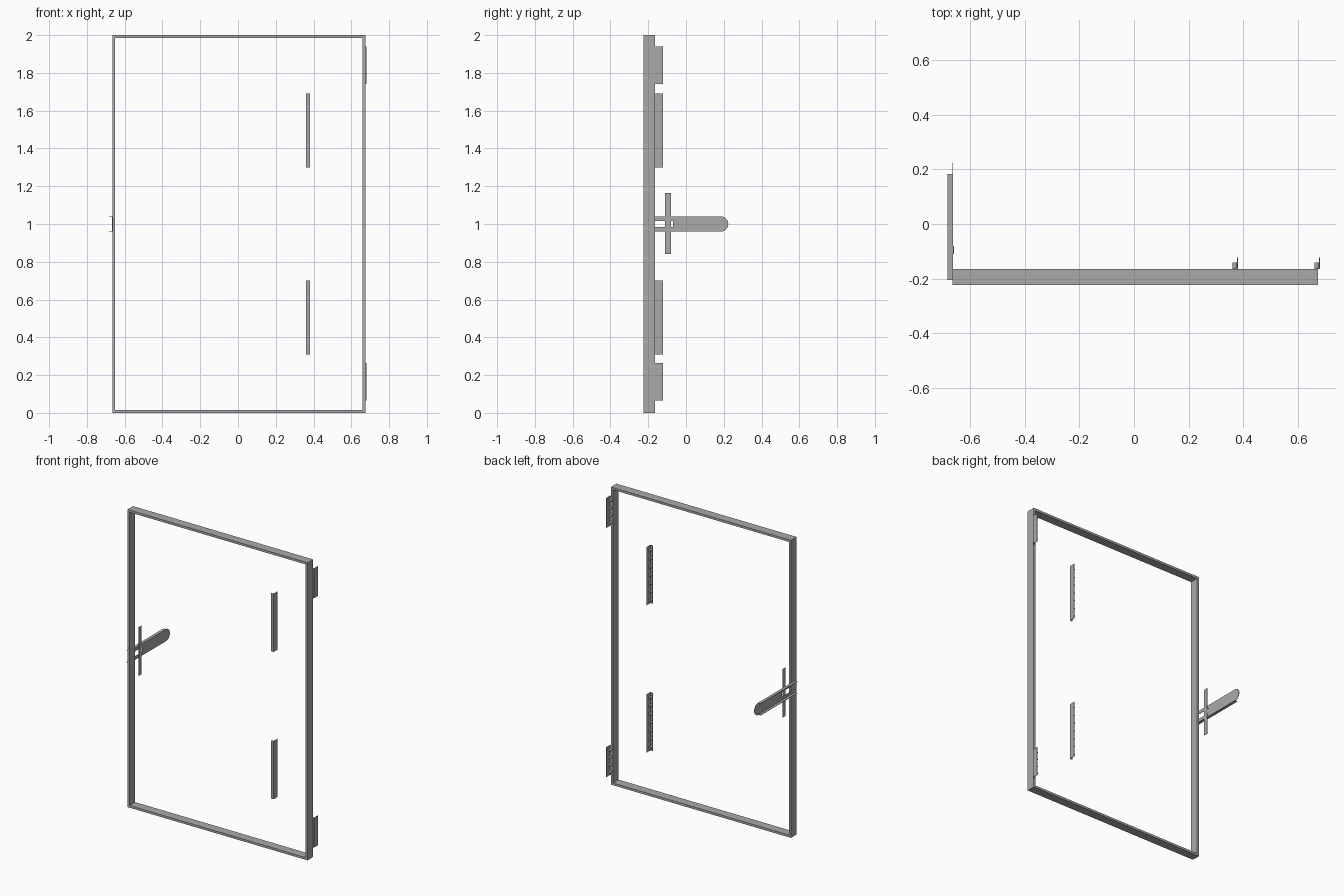
import bpy
import bmesh
from math import pi, sin, cos
from mathutils import Matrix, Vector

default = bpy.data.objects.get("Cube")
if default:
    bpy.data.objects.remove(default)

steel = bpy.data.materials.new("grey_steel")
steel.use_nodes = True
GREY = (0.4, 0.4, 0.4, 1)
steel.diffuse_color = GREY
steel.node_tree.nodes["Principled BSDF"].inputs["Base Color"].default_value = GREY


def finish(name, bm):
    bmesh.ops.recalc_face_normals(bm, faces=bm.faces)
    mesh = bpy.data.meshes.new(name)
    bm.to_mesh(mesh)
    bm.free()
    mesh.materials.append(steel)
    obj = bpy.data.objects.new(name, mesh)
    bpy.context.collection.objects.link(obj)
    return obj


def add_box(bm, x, y, z):
    """Add a box given its (low, high) range on each axis."""
    size = Vector([b - a for a, b in (x, y, z)])
    mid = Vector([(a + b) / 2 for a, b in (x, y, z)])
    bmesh.ops.create_cube(bm, size=1, matrix=Matrix.Translation(mid) @ Matrix.Diagonal(size).to_4x4())


def box(name, x, y, z):
    bm = bmesh.new()
    add_box(bm, x, y, z)
    return finish(name, bm)


# Rectangular frame: one mitred bar ring, extruded along y
LEFT, RIGHT, FRONT, BACK, BAR = -0.665, 0.674, -0.224, -0.165, 0.015
bm = bmesh.new()


def rectangle(inset):
    return [bm.verts.new((x, FRONT, z)) for x, z in (
        (LEFT + inset, inset), (RIGHT - inset, inset),
        (RIGHT - inset, 2 - inset), (LEFT + inset, 2 - inset))]


outer, inner = rectangle(0), rectangle(BAR)
ring = []
for i in range(4):
    j = (i + 1) % 4
    ring.append(bm.faces.new((outer[i], outer[j], inner[j], inner[i])))
solid = bmesh.ops.extrude_face_region(bm, geom=ring, use_keep_orig=True)
moved = [v for v in solid["geom"] if isinstance(v, bmesh.types.BMVert)]
bmesh.ops.translate(bm, verts=moved, vec=(0, BACK - FRONT, 0))
finish("door_frame", bm)


# Angle brackets with a row of round studs in the corner
def bracket(name, x, z, studs):
    bm = bmesh.new()
    add_box(bm, (x - 0.02, x), (BACK, BACK + 0.003), z)
    add_box(bm, (x - 0.003, x), (BACK, -0.123), z)
    step = (z[1] - z[0]) / studs
    for i in range(studs):
        spot = Matrix.Translation((x - 0.011, -0.152, z[0] + (i + 0.5) * step))
        bmesh.ops.create_cone(bm, cap_ends=True, segments=16, radius1=0.009, radius2=0.009,
                              depth=0.022, matrix=spot @ Matrix.Rotation(pi / 2, 4, "X"))
    return finish(name, bm)


bracket("upper_inner_bracket", 0.381, (1.3, 1.69), 7)
bracket("lower_inner_bracket", 0.381, (0.31, 0.7), 7)
bracket("upper_hinge_bracket", 0.681, (1.74, 1.94), 4)
bracket("lower_hinge_bracket", 0.681, (0.065, 0.265), 4)

# Latch plate: round at the back, forked at the front
MID, HALF, GAP = 1.0, 0.04, 0.017
PLATE_X = -0.666
ROUND_Y, FORK_Y, SLOT_Y = 0.184, -0.206, -0.07
outline = [(ROUND_Y + HALF * sin(a), MID + HALF * cos(a))
           for a in (pi * i / 16 for i in range(17))]
outline += [(FORK_Y, MID - HALF), (FORK_Y, MID - GAP), (SLOT_Y, MID - GAP),
            (SLOT_Y, MID + GAP), (FORK_Y, MID + GAP), (FORK_Y, MID + HALF)]
bm = bmesh.new()
face = bm.faces.new([bm.verts.new((PLATE_X, y, z)) for y, z in outline])
solid = bmesh.ops.extrude_face_region(bm, geom=[face], use_keep_orig=True)
moved = [v for v in solid["geom"] if isinstance(v, bmesh.types.BMVert)]
bmesh.ops.translate(bm, verts=moved, vec=(0.003, 0, 0))
finish("latch_plate", bm)

# Thin flanges along both long edges of the latch
for side, name in ((1, "upper"), (-1, "lower")):
    edge = MID + side * HALF
    heights = sorted((edge, edge - side * 0.003))
    box(name + "_latch_flange", (-0.683, PLATE_X), (FORK_Y, ROUND_Y), heights)

# Upright strip crossing the latch
box("latch_cross_strip", (-0.663, -0.66), (-0.11, -0.08), (0.84, 1.165))
